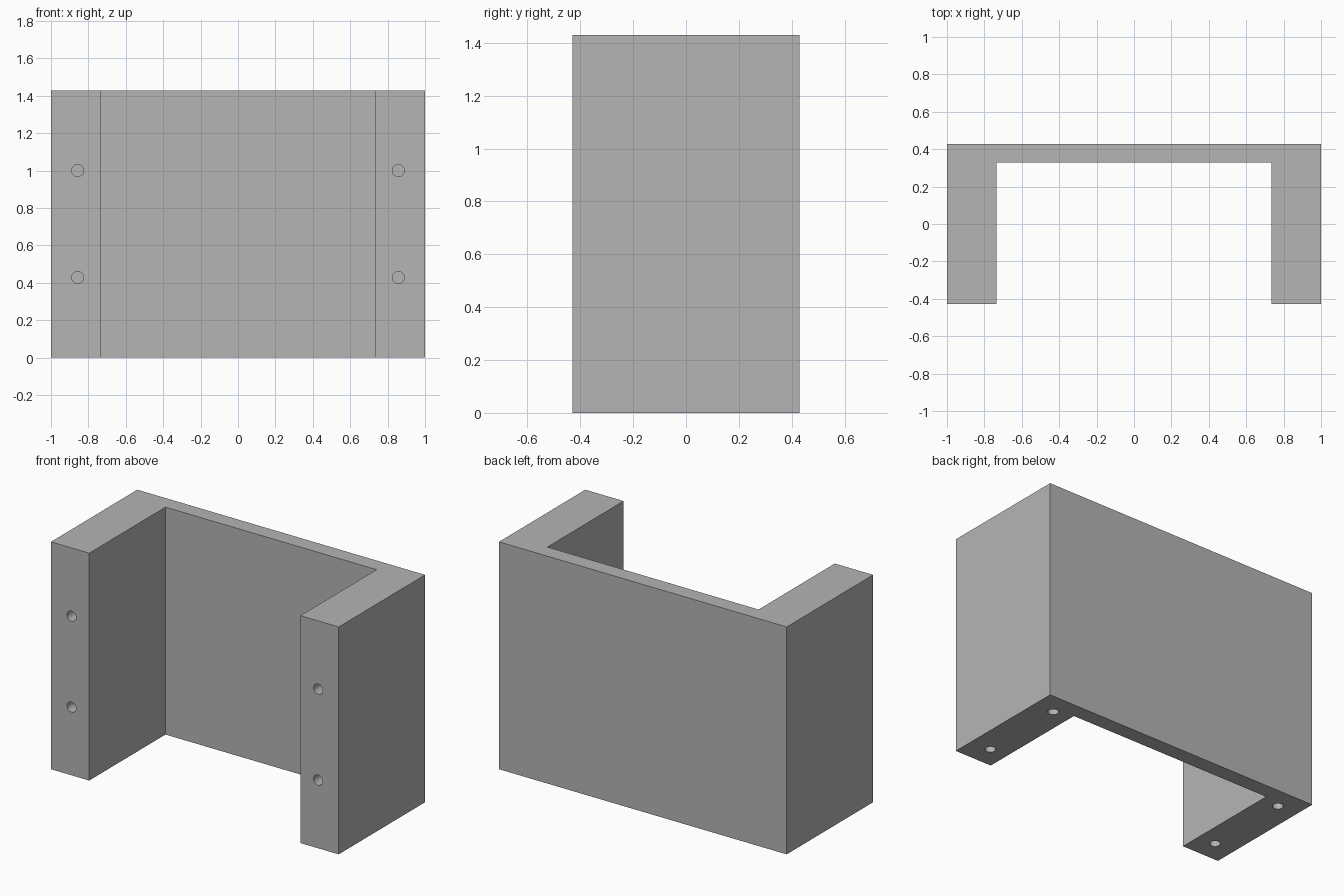
import bpy, bmesh, math
from mathutils import Matrix, Vector

cube = bpy.data.objects.get("Cube")
if cube:
    bpy.data.objects.remove(cube, do_unlink=True)

# Main sizes, on a grid of one seventh
U = 1 / 7
HALF_W, HALF_D, HEIGHT = 1.0, 3 * U, 10 * U
INNER_X, INNER_Y = 0.734, 0.328
HOLE_X, HOLE_R, HOLE_DEPTH = 6 * U, 0.032, 2 * U

grey = bpy.data.materials.new("plain grey")
grey.use_nodes = True
colour = (0.46, 0.46, 0.46, 1)
grey.diffuse_color = colour
grey.node_tree.nodes["Principled BSDF"].inputs["Base Color"].default_value = colour


def make_object(name, bm):
    bmesh.ops.recalc_face_normals(bm, faces=bm.faces)
    mesh = bpy.data.meshes.new(name)
    bm.to_mesh(mesh)
    bm.free()
    mesh.materials.append(grey)
    obj = bpy.data.objects.new(name, mesh)
    bpy.context.collection.objects.link(obj)
    return obj


def add_bore(bm, mouth, rotation):
    """Cylinder centred on the hole mouth, reaching HOLE_DEPTH into the part."""
    bmesh.ops.create_cone(bm, cap_ends=True, segments=32, radius1=HOLE_R,
                          radius2=HOLE_R, depth=2 * HOLE_DEPTH,
                          matrix=Matrix.Translation(Vector(mouth)) @ rotation)


# U-shaped bracket: half outline mirrored, then extruded upward
half = [(HALF_W, HALF_D), (HALF_W, -HALF_D), (INNER_X, -HALF_D), (INNER_X, INNER_Y)]
outline = half + [(-x, y) for x, y in reversed(half)]
bm = bmesh.new()
base = bm.faces.new([bm.verts.new((x, y, 0)) for x, y in outline])
top = bmesh.ops.extrude_face_region(bm, geom=[base])
bmesh.ops.translate(bm, vec=(0, 0, HEIGHT),
                    verts=[g for g in top["geom"] if isinstance(g, bmesh.types.BMVert)])
bracket = make_object("u_bracket", bm)

# Screw holes in the leg fronts and in the underside
bm = bmesh.new()
for x in (-HOLE_X, HOLE_X):
    for z in (3 * U, 7 * U):
        add_bore(bm, (x, -HALF_D, z), Matrix.Rotation(math.pi / 2, 4, "X"))
    for y in (-2 * U, 2 * U):
        add_bore(bm, (x, y, 0), Matrix.Identity(4))
cutter = make_object("screw_hole_cutter", bm)
cutter.hide_render = True

cut = bracket.modifiers.new("screw holes", "BOOLEAN")
cut.operation = "DIFFERENCE"
cut.solver = "EXACT"
cut.object = cutter

# Bake the cut and drop the helper
bpy.ops.object.select_all(action="DESELECT")
bracket.select_set(True)
bpy.context.view_layer.objects.active = bracket
bpy.ops.object.modifier_apply(modifier=cut.name)
bpy.data.objects.remove(cutter, do_unlink=True)
bpy.ops.object.shade_smooth_by_angle(angle=math.radians(30))
